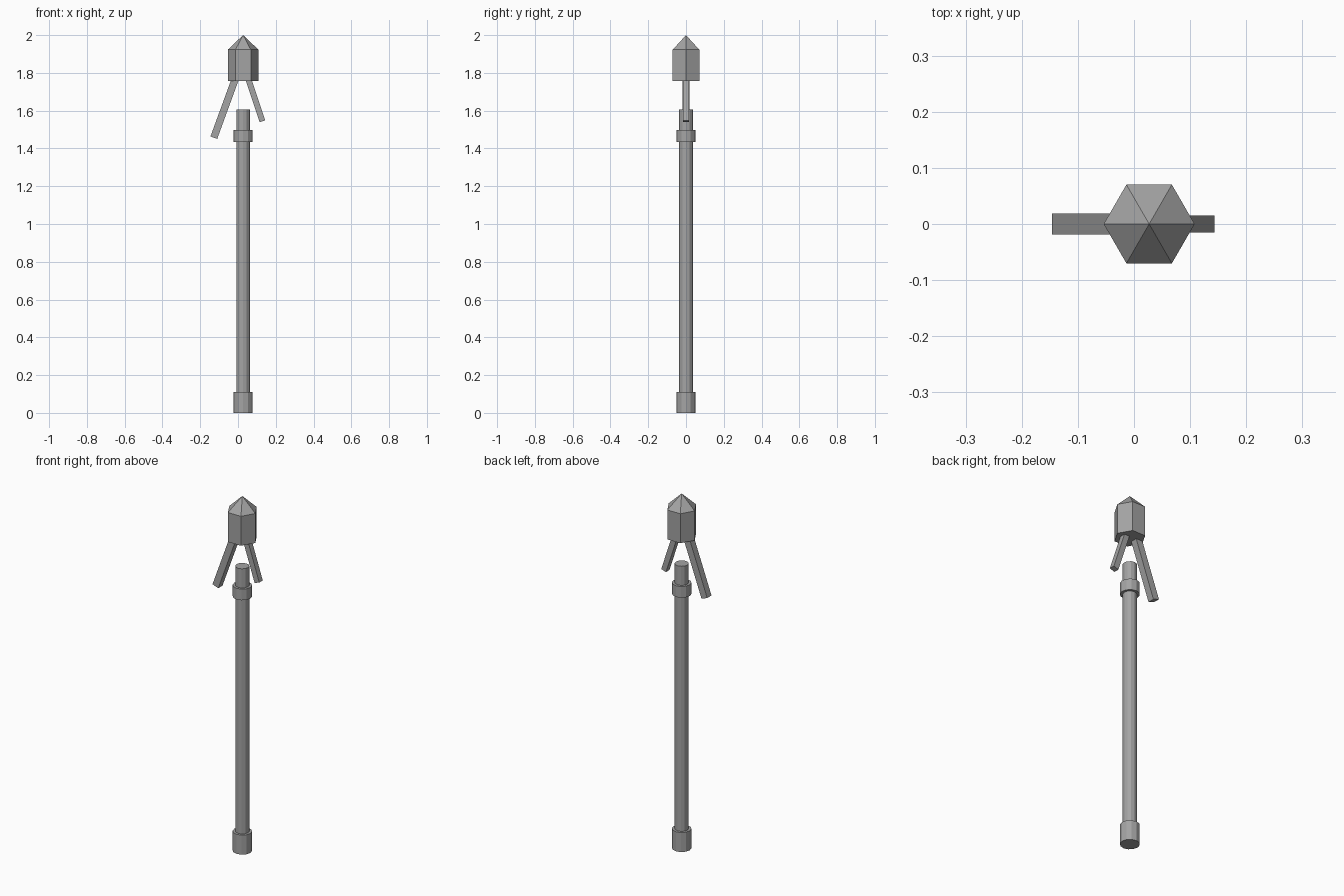
import bpy, bmesh, math
from mathutils import Matrix, Vector

if "Cube" in bpy.data.objects:
    bpy.data.objects.remove(bpy.data.objects["Cube"])

CX = 0.027  # pole axis

grey = bpy.data.materials.new("steel_grey")
grey.diffuse_color = (0.37, 0.37, 0.37, 1)
grey.use_nodes = True
grey.node_tree.nodes["Principled BSDF"].inputs["Base Color"].default_value = grey.diffuse_color


def finish(name, bm):
    bmesh.ops.recalc_face_normals(bm, faces=bm.faces)
    mesh = bpy.data.meshes.new(name)
    bm.to_mesh(mesh)
    bm.free()
    mesh.materials.append(grey)
    obj = bpy.data.objects.new(name, mesh)
    bpy.context.collection.objects.link(obj)


def prism(name, sides, r1, r2, z0, z1, bm=None):
    """Upright prism on the pole axis with a corner pointing to +x."""
    bm = bmesh.new()
    m = Matrix.Translation((CX, 0, (z0 + z1) / 2)) @ Matrix.Rotation(math.pi / 2, 4, 'Z')
    bmesh.ops.create_cone(bm, cap_ends=True, segments=sides, radius1=r1,
                          radius2=r2, depth=z1 - z0, matrix=m)
    finish(name, bm)


def bar(name, top, bottom, width):
    """Square bar between two points in the xz plane."""
    a, b = Vector((top[0], 0, top[1])), Vector((bottom[0], 0, bottom[1]))
    d = a - b
    m = (Matrix.Translation((a + b) / 2)
         @ Matrix.Rotation(math.atan2(d.x, d.z), 4, 'Y')
         @ Matrix.Diagonal((width, width, d.length, 1)))
    bm = bmesh.new()
    bmesh.ops.create_cube(bm, size=1, matrix=m)
    finish(name, bm)


# Pole with foot and collar
prism("shaft", 12, 0.036, 0.036, 0.02, 1.606)
prism("foot", 12, 0.05, 0.05, 0, 0.11)
prism("collar", 12, 0.05, 0.05, 1.435, 1.498)

# Six-sided head: body and pointed cap in one shell
bm = bmesh.new()
rings = []
for z in (1.757, 1.923):
    rings.append([bm.verts.new((CX + 0.081 * math.cos(k * math.pi / 3),
                                0.081 * math.sin(k * math.pi / 3), z)) for k in range(6)])
tip = bm.verts.new((CX, 0, 2.0))
bm.faces.new(rings[0])
for k in range(6):
    n = (k + 1) % 6
    bm.faces.new((rings[0][k], rings[0][n], rings[1][n], rings[1][k]))
    bm.faces.new((rings[1][k], rings[1][n], tip))
finish("head", bm)

# Splayed bars below the head
bar("long_bar", (-0.010, 1.78), (-0.128, 1.457), 0.038)
bar("short_bar", (0.051, 1.78), (0.129, 1.544), 0.031)
